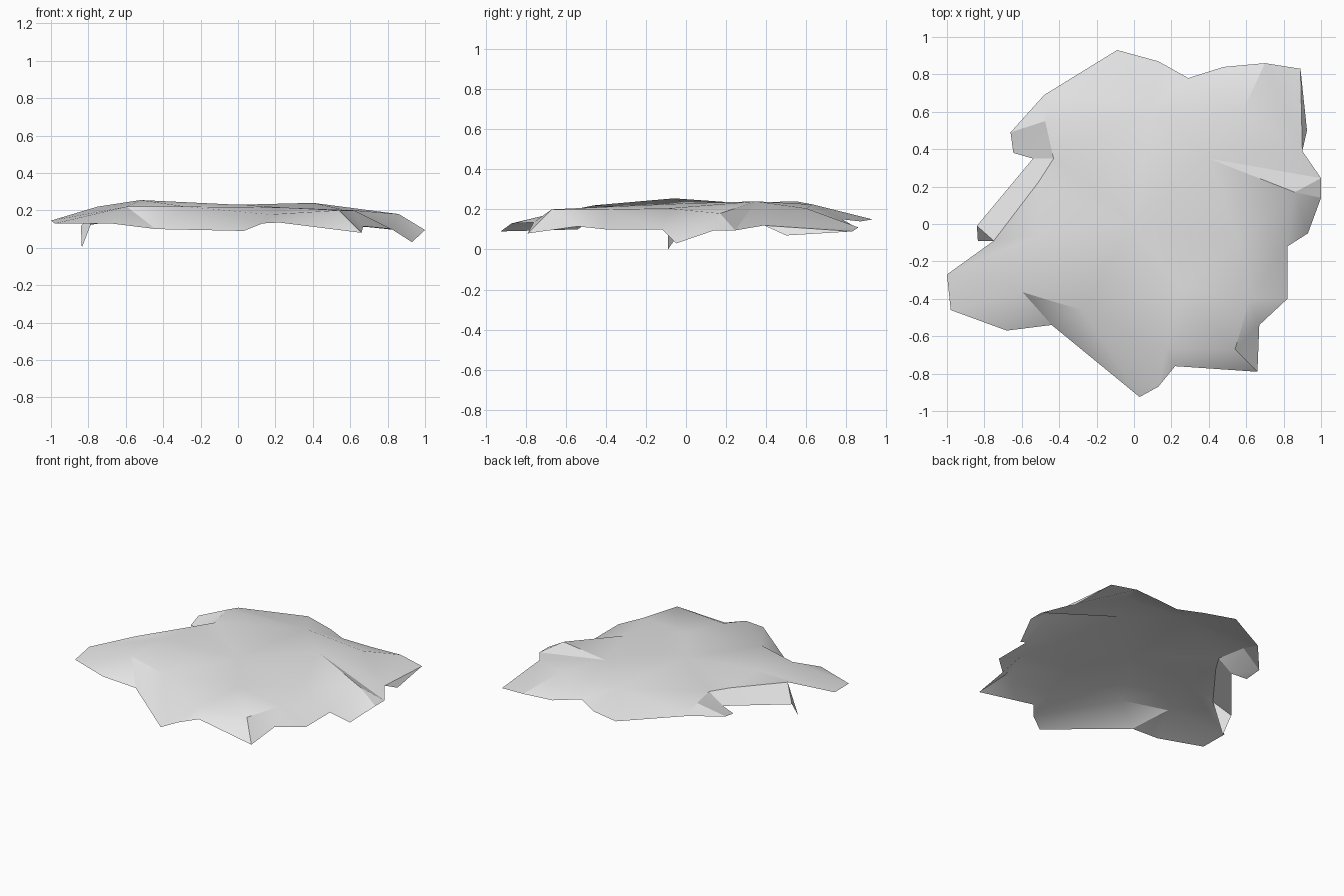
import bpy, bmesh
from mathutils import Vector
from mathutils.geometry import delaunay_2d_cdt

if "Cube" in bpy.data.objects:
    bpy.data.objects.remove(bpy.data.objects["Cube"])

# Ragged rim of the rock sheet, clockwise seen from above
rim = [(-.09, .93, .15), (.13, .87, .14), (.29, .78, .15), (.48, .84, .115),
       (.70, .86, .11), (.89, .83, .09), (.925, .50, .07), (.90, .39, .12),
       (1, .245, .095), (1, .14, .095), (.93, -.05, .03), (.82, -.12, .10),
       (.82, -.40, .10), (.67, -.54, .115), (.66, -.79, .08), (.22, -.76, .135),
       (.13, -.87, .13), (.03, -.925, .09), (-.44, -.54, .10), (-.68, -.57, .13),
       (-.98, -.46, .13), (-1, -.27, .145), (-.75, -.09, .22), (-.835, -.09, 0),
       (-.84, -.01, .115), (-.54, .35, .16), (-.645, .38, .145), (-.66, .49, .17),
       (-.48, .69, .20)]

# Plateau points where the flat top breaks into slopes
plateau = [(-.475, .55, .24), (-.43, .35, .235), (-.51, .225, .235), (-.52, -.06, .255),
           (-.595, -.365, .22), (-.28, -.46, .22), (.17, -.67, .178), (.54, -.67, .20),
           (.62, -.40, .20), (.56, -.09, .205), (.86, .17, .18), (.40, .35, .24),
           (.58, .60, .205), (.10, .63, .225), (0, 0, .23), (.25, -.35, .215)]

# Crease lines: plateau index -> rim indices, and plateau -> plateau
n = len(rim)
to_rim = {0: (27, 28), 1: (25,), 3: (21, 22), 4: (18, 19), 5: (16, 18), 6: (15,),
          7: (14,), 8: (12, 13), 9: (11,), 10: (8, 9), 11: (8,), 12: (4, 7), 13: (2, 4)}
ridges = [(0, 1), (4, 5), (6, 7), (7, 8), (8, 9), (9, 10), (10, 11), (12, 13)]
creases = [(a + n, b) for a, rs in to_rim.items() for b in rs if (a, b) != (13, 4)]
creases += [(a + n, b + n) for a, b in ridges]
creases += [(5, 7), (4, 7)]          # broken edge at the back right corner

# Triangulate the plan and lift it to the read heights
points = rim + plateau
co, _, faces, orig, _, _ = delaunay_2d_cdt(
    [Vector(p[:2]) for p in points], creases, [list(reversed(range(n)))], 1, 1e-5)
bm = bmesh.new()
verts = [bm.verts.new((c.x, c.y, points[o[0]][2] if o else .2)) for c, o in zip(co, orig)]
for f in faces:
    bm.faces.new([verts[i] for i in f])
bm.normal_update()
for f in bm.faces:
    if f.normal.z < 0:
        f.normal_flip()

mesh = bpy.data.meshes.new("rock_sheet")
bm.to_mesh(mesh)
bm.free()
rock = bpy.data.objects.new("rock_sheet", mesh)
bpy.context.collection.objects.link(rock)

# Plain grey stone
stone = bpy.data.materials.new("grey stone")
stone.diffuse_color = (.8, .8, .8, 1)
stone.use_nodes = True
stone.node_tree.nodes["Principled BSDF"].inputs["Base Color"].default_value = stone.diffuse_color
mesh.materials.append(stone)

# Smooth plateau, crisp broken slopes
bpy.context.view_layer.objects.active = rock
rock.select_set(True)
bpy.ops.object.shade_smooth_by_angle(angle=.4)
